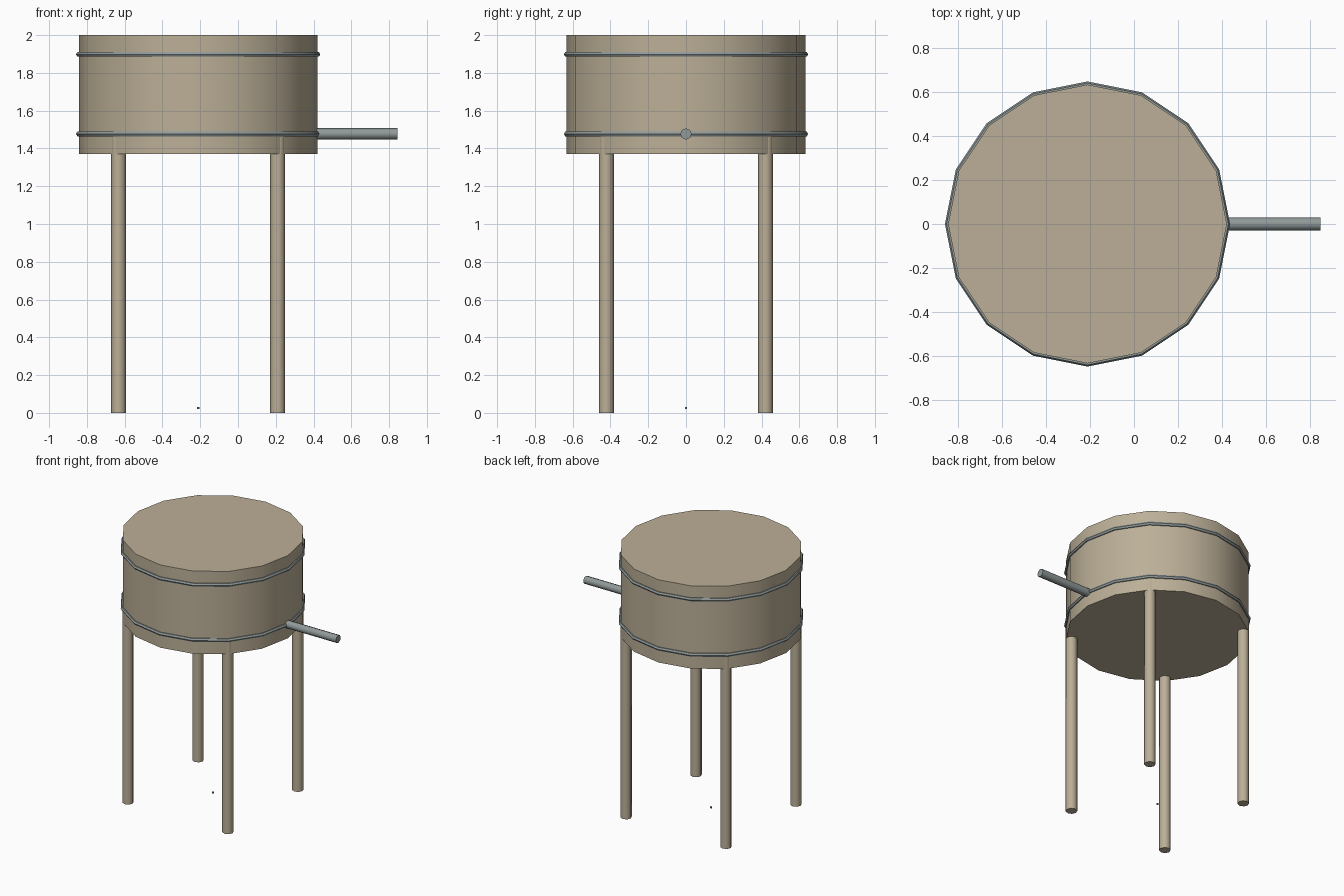
import bpy
from math import pi

if "Cube" in bpy.data.objects:
    bpy.data.objects.remove(bpy.data.objects["Cube"])

CX = -0.211   # tank axis


def material(name, rgb):
    m = bpy.data.materials.new(name)
    m.diffuse_color = (*rgb, 1)
    m.use_nodes = True
    m.node_tree.nodes["Principled BSDF"].inputs["Base Color"].default_value = m.diffuse_color
    return m


wood = material("weathered_wood", (0.50, 0.43, 0.31))
metal = material("grey_metal", (0.28, 0.32, 0.32))


def finish(name, mat):
    ob = bpy.context.object
    ob.name = name
    ob.data.materials.append(mat)
    bpy.ops.object.shade_smooth_by_angle(angle=pi / 3.5)
    return ob


def cylinder(name, sides, radius, length, centre, mat, rot=(0, 0, 0)):
    bpy.ops.mesh.primitive_cylinder_add(vertices=sides, radius=radius, depth=length,
                                        location=centre, rotation=rot)
    return finish(name, mat)


# sixteen-sided tank
cylinder("tank", 16, 0.632, 0.63, (CX, 0, 1.685), wood)

# hoops around the tank
for name, z in (("upper_hoop", 1.898), ("lower_hoop", 1.477)):
    bpy.ops.mesh.primitive_torus_add(major_segments=16, minor_segments=6,
                                     major_radius=0.632, minor_radius=0.0145,
                                     location=(CX, 0, z))
    finish(name, metal)

# four legs, tops let into the tank wall
for sx, xname in ((-1, "left"), (1, "right")):
    for sy, yname in ((-1, "front"), (1, "back")):
        cylinder(f"{yname}_{xname}_leg", 8, 0.04, 1.475,
                 (CX + sx * 0.421, sy * 0.421, 0.7375), wood)

# outlet spout
cylinder("spout", 8, 0.03, 0.445, (0.6225, 0, 1.477), metal, (0, pi / 2, 0))

# tiny fitting under the tank, near the ground
cylinder("ground_fitting", 8, 0.006, 0.012, (CX, 0, 0.026), metal)
